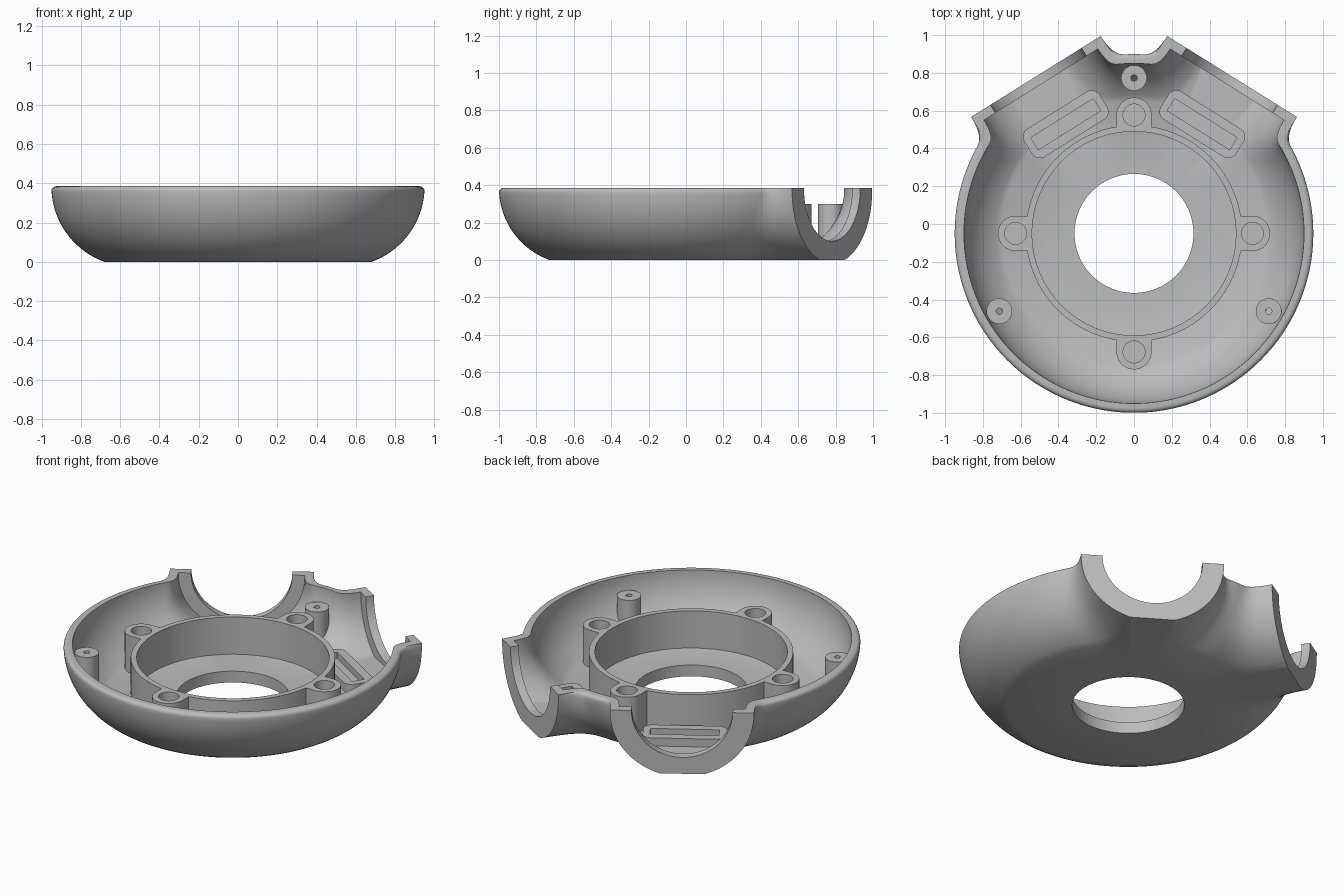
import bpy, bmesh, math
from mathutils import Vector, Matrix

if "Cube" in bpy.data.objects:
    bpy.data.objects.remove(bpy.data.objects["Cube"])

CY = -0.05                      # bowl centre in y
TOP, FLOOR, MOUNT = 0.385, 0.07, 0.30
NECKS = [math.radians(a) for a in (58, 122)]

grey = bpy.data.materials.new("plain_grey")
grey.use_nodes = True
grey.diffuse_color = (0.5, 0.5, 0.5, 1)
grey.node_tree.nodes["Principled BSDF"].inputs["Base Color"].default_value = (0.5, 0.5, 0.5, 1)


def to_object(name, bm):
    bmesh.ops.recalc_face_normals(bm, faces=bm.faces)
    mesh = bpy.data.meshes.new(name)
    bm.to_mesh(mesh)
    bm.free()
    mesh.materials.append(grey)
    obj = bpy.data.objects.new(name, mesh)
    obj.location.y = CY
    bpy.context.collection.objects.link(obj)
    return obj


def combine(target, tool, operation, keep=False):
    """Apply a boolean and discard the tool."""
    mod = target.modifiers.new("combine", "BOOLEAN")
    mod.operation, mod.solver, mod.object = operation, "EXACT", tool
    bpy.context.view_layer.update()
    bpy.context.view_layer.objects.active = target
    bpy.ops.object.modifier_apply(modifier=mod.name)
    if not keep:
        bpy.data.objects.remove(tool)


def loft(bm, rings, hub):
    """Skin rings of points and cap both ends with fans around the hub."""
    rows = [[bm.verts.new(p) for p in ring] for ring in rings]
    n = len(rows[0])
    for low, high in zip(rows, rows[1:]):
        for i in range(n):
            j = (i + 1) % n
            bm.faces.new((low[i], low[j], high[j], high[i]))
    for row in (rows[0], rows[-1]):
        middle = bm.verts.new((hub[0], hub[1], row[0].co.z))
        for i in range(n):
            bm.faces.new((row[i], row[(i + 1) % n], middle))


def prism(name, centre, size, radius, z0, z1, angle=0.0, steps=16):
    """Upright block with rounded corners; a full radius makes a cylinder."""
    hx, hy = size[0] / 2 - radius, size[1] / 2 - radius
    outline = []
    for k, (sx, sy) in enumerate(((1, 1), (-1, 1), (-1, -1), (1, -1))):
        for i in range(steps + 1):
            a = math.pi / 2 * (k + i / steps)
            outline.append(Vector((sx * hx + radius * math.cos(a),
                                   sy * hy + radius * math.sin(a), 0)))
    turn = Matrix.Rotation(angle, 3, "Z")
    base = Vector((centre[0], centre[1], 0))
    bm = bmesh.new()
    loft(bm, [[base + turn @ p + Vector((0, 0, z)) for p in outline] for z in (z0, z1)], centre)
    bmesh.ops.remove_doubles(bm, verts=bm.verts, dist=1e-5)
    return to_object(name, bm)


def cylinder(name, centre, r, z0, z1):
    return prism(name, centre, (2 * r, 2 * r), r, z0, z1)


def polar(r, a):
    return (r * math.cos(a), r * math.sin(a))


def bowl_body(name, a, b, neck_r, neck_end, levels, edge=0.0):
    """Round-sided bowl blended into two half-round necks, cut flat at the ends."""
    count, rings = 480, []
    for z in levels:
        drop = max(TOP - z, 0)
        bowl = 0.54 + a * math.sqrt(1 - (drop / b) ** 2)
        rise = z - (TOP - edge)
        if edge and rise > 0:
            bowl -= edge - math.sqrt(max(edge ** 2 - rise ** 2, 0))
        half = math.sqrt(neck_r ** 2 - drop ** 2)
        blend = 0.1 + 0.25 * drop / TOP
        ring = []
        for i in range(count):
            t = 2 * math.pi * i / count
            r = bowl
            for neck in NECKS:
                off = abs((t - neck + math.pi) % (2 * math.pi) - math.pi)
                if off < math.pi / 2 - 0.1:
                    side = min(half / max(math.sin(off), 1e-4), 1.5 / math.cos(off))
                    h = max(blend - abs(bowl - side), 0) / blend
                    r = max(r, max(bowl, side) + h * h * blend / 4)
            ring.append((*polar(r, t), z))
        rings.append(ring)
    bm = bmesh.new()
    loft(bm, rings, (0, 0))
    for neck in NECKS:
        normal = Vector((*polar(1, neck), 0))
        bmesh.ops.bisect_plane(bm, geom=bm.verts[:] + bm.edges[:] + bm.faces[:],
                               plane_co=normal * neck_end, plane_no=normal, clear_outer=True)
        bmesh.ops.holes_fill(bm, edges=[e for e in bm.edges if e.is_boundary], sides=0)
    return to_object(name, bm)


# Bowl shell with two open necks
wall = [0.36 * i / 20 for i in range(21)]
lip = [TOP - 0.025 + 0.025 * math.sin(math.pi / 2 * i / 5) for i in range(1, 6)]
shell = bowl_body("bowl_shell", 0.41, 0.41, 0.405, 0.98, wall + lip, 0.025)
envelope = shell.copy()
envelope.data = shell.data.copy()
envelope.name = "envelope_helper"
envelope.hide_render = True
bpy.context.collection.objects.link(envelope)

depths = [FLOOR + (TOP - FLOOR) * i / 20 for i in range(21)] + [0.45]
combine(shell, bowl_body("cavity", 0.36, 0.352, 0.355, 0.93, depths), "DIFFERENCE")
combine(shell, cylinder("centre_hole", (0, 0), 0.315, -0.1, 0.2), "DIFFERENCE")

# Round mouth through each neck end
for neck in NECKS:
    axis = Vector((*polar(1, neck), 0))
    bm = bmesh.new()
    bmesh.ops.create_cone(bm, cap_ends=True, segments=96, radius1=0.284, radius2=0.284, depth=0.3,
                          matrix=Matrix.Translation(axis * 0.97 + Vector((0, 0, TOP)))
                          @ axis.to_track_quat("Z", "Y").to_matrix().to_4x4())
    combine(shell, to_object("mouth", bm), "DIFFERENCE")

# Mounting ring with four screw bosses
ring = cylinder("mounting_ring", (0, 0), 0.573, 0.06, MOUNT)
quarters = [math.pi / 2 * k for k in range(4)]
for a in quarters:
    combine(ring, prism("boss", polar(0.595, a), (0.25, 0.186), 0.093, 0.06, MOUNT, a), "UNION")
combine(ring, cylinder("ring_bore", (0, 0), 0.54, 0, 0.4), "DIFFERENCE")
for a in quarters:
    combine(ring, cylinder("boss_bore", polar(0.627, a), 0.058, 0.1, 0.4), "DIFFERENCE")
parts = [shell, ring]

# Screw posts, trimmed to the outside of the bowl
for name, a in (("back_post", 90), ("left_post", -30), ("right_post", 210)):
    spot = polar(0.823, math.radians(a))
    post = cylinder(name, spot, 0.068, 0.03, MOUNT)
    combine(post, envelope, "INTERSECT", keep=True)
    combine(post, cylinder("post_bore", spot, 0.017, 0.15, 0.4), "DIFFERENCE")
    parts.append(post)

# Raised slot frames in front of each neck
for name, neck in zip(("left_slot_frame", "right_slot_frame"), NECKS):
    spot, turn = polar(0.682, neck), neck + math.pi / 2
    frame = prism(name, spot, (0.47, 0.175), 0.05, 0.05, 0.12, turn)
    combine(frame, envelope, "INTERSECT", keep=True)
    combine(frame, prism("slot", spot, (0.39, 0.075), 0.004, 0.08, 0.2, turn), "DIFFERENCE")
    parts.append(frame)

bpy.data.objects.remove(envelope)

# Smooth curved faces, keep edges crisp
bpy.ops.object.select_all(action="DESELECT")
for part in parts:
    part.select_set(True)
bpy.context.view_layer.objects.active = shell
bpy.ops.object.shade_smooth_by_angle(angle=math.radians(32))
